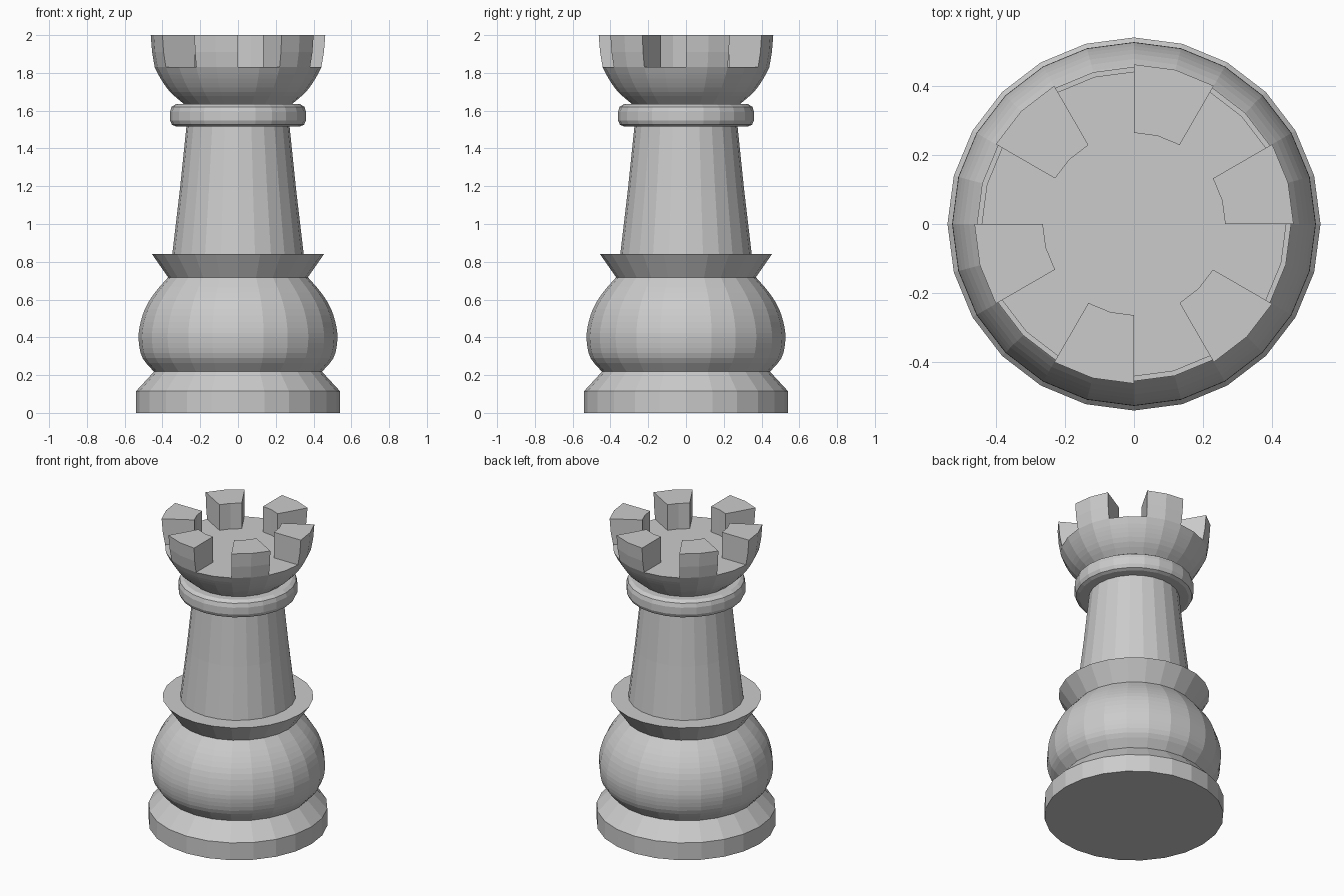
import bpy, bmesh, math
from mathutils import Vector

if "Cube" in bpy.data.objects:
    bpy.data.objects.remove(bpy.data.objects["Cube"])

SIDES = 24


def smooth_curve(pts, steps=3):
    """Catmull-Rom curve through the profile points."""
    p = [Vector(q) for q in pts]
    p = [2 * p[0] - p[1]] + p + [2 * p[-1] - p[-2]]
    out = []
    for a, b, c, d in zip(p, p[1:], p[2:], p[3:]):
        for k in range(steps):
            t = k / steps
            out.append(0.5 * (2 * b + (c - a) * t + (2 * a - 5 * b + 4 * c - d) * t * t
                              + (3 * b - a - 3 * c + d) * t ** 3))
    return [tuple(v) for v in out] + [tuple(pts[-1])]


def lathe(profile):
    """Turn an (r, z) profile, listed bottom to top, around z."""
    bm = bmesh.new()
    rings = []
    for r, z in profile:
        if r == 0:
            rings.append([bm.verts.new((0, 0, z))] * SIDES)
        else:
            rings.append([bm.verts.new((r * math.cos(a), r * math.sin(a), z))
                          for a in (math.tau * i / SIDES for i in range(SIDES))])
    for lo, hi in zip(rings, rings[1:]):
        for i in range(SIDES):
            j = (i + 1) % SIDES
            bm.faces.new(dict.fromkeys((lo[i], lo[j], hi[j], hi[i])))
    return bm


def finish(name, bm):
    mesh = bpy.data.meshes.new(name)
    bm.to_mesh(mesh)
    bm.free()
    ob = bpy.data.objects.new(name, mesh)
    bpy.context.collection.objects.link(ob)
    return ob


# Foot, rounded body, flared collar and tapering column
finish("foot", lathe([(0, 0), (0.54, 0), (0.54, 0.115), (0.445, 0.218)]))
finish("round_body", lathe(smooth_curve([
    (0.445, 0.218), (0.505, 0.29), (0.525, 0.37), (0.522, 0.45),
    (0.493, 0.55), (0.44, 0.637), (0.37, 0.718)])))
finish("collar", lathe([(0.37, 0.718), (0.455, 0.84), (0.348, 0.84)]))
finish("column", lathe([(0.348, 0.84), (0.308, 1.18), (0.273, 1.517)]))

# Rounded neck ring
finish("neck_ring", lathe([(0.273, 1.517), (0.33, 1.517), (0.35, 1.526), (0.36, 1.548),
                           (0.36, 1.594), (0.352, 1.62), (0.33, 1.634), (0.285, 1.634)]))

# Crown bowl with a flat floor; battlements are extruded from its rim
bm = lathe(smooth_curve([(0.285, 1.634), (0.36, 1.70), (0.41, 1.77), (0.441, 1.83)])
           + [(0.264, 1.83), (0, 1.83)])
bm.normal_update()
merlons = []
for f in bm.faces:
    c = f.calc_center_median()
    sector = int((math.atan2(c.y, c.x) % math.tau) / (math.tau / 12))
    if f.normal.z > 0.99 and c.xy.length > 0.3 and sector % 2 == 0:
        merlons.append(f)
for radius, z in [(0.455, 1.91), (0.462, 2.0)]:
    ext = bmesh.ops.extrude_face_region(bm, geom=merlons)["geom"]
    merlons = [g for g in ext if isinstance(g, bmesh.types.BMFace)]
    for v in (g for g in ext if isinstance(g, bmesh.types.BMVert)):
        v.co.z = z
        if v.co.xy.length > 0.4:
            s = radius / v.co.xy.length
            v.co.x *= s
            v.co.y *= s
finish("crown", bm)
